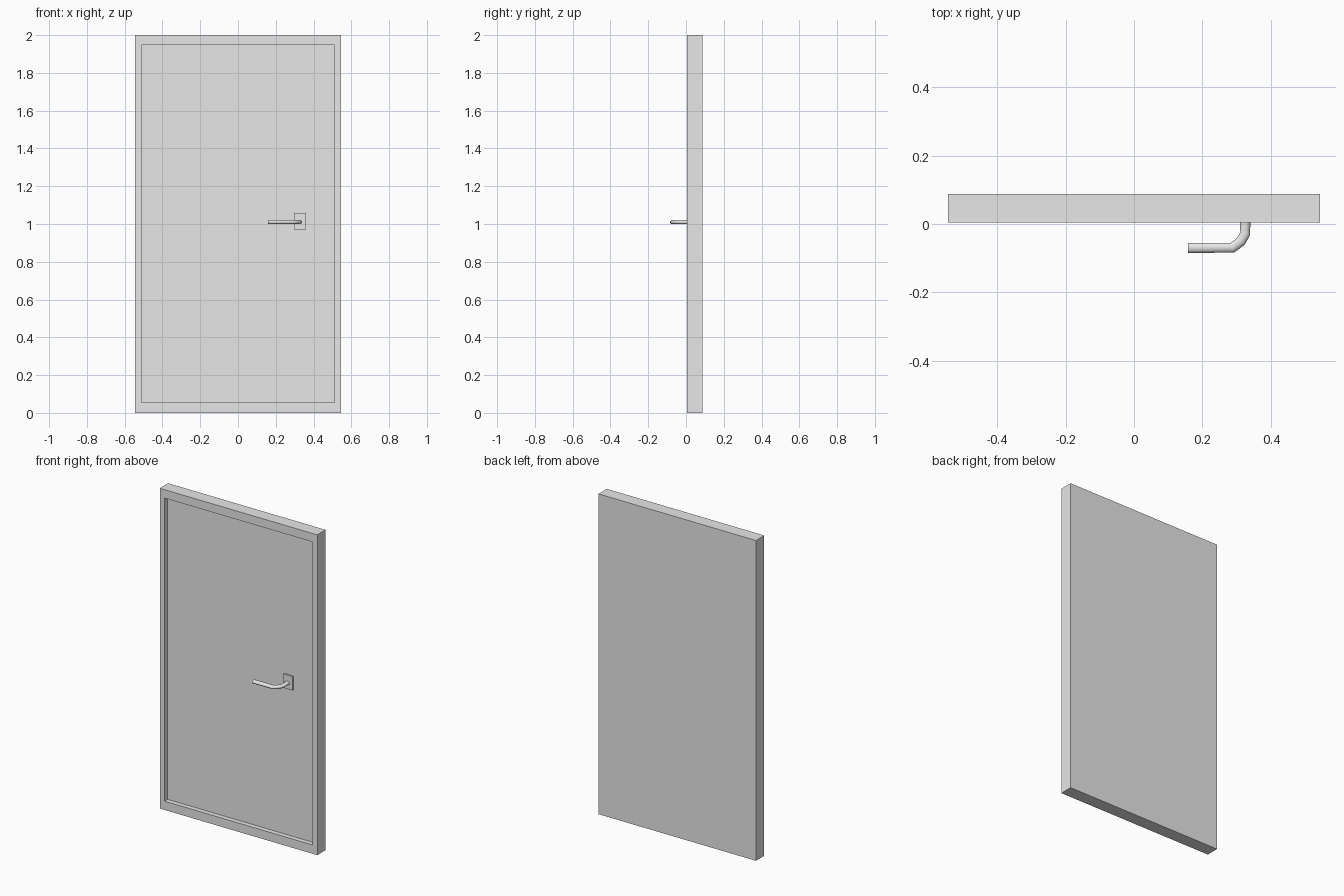
import bpy
import bmesh
from math import cos, sin, tau
from mathutils import Vector

if "Cube" in bpy.data.objects:
    bpy.data.objects.remove(bpy.data.objects["Cube"], do_unlink=True)

grey = bpy.data.materials.new("light grey")
grey.use_nodes = True
colour = (0.8, 0.8, 0.8, 1)
grey.diffuse_color = colour
grey.node_tree.nodes["Principled BSDF"].inputs["Base Color"].default_value = colour


def finish(bm, name):
    bmesh.ops.recalc_face_normals(bm, faces=bm.faces)
    mesh = bpy.data.meshes.new(name)
    bm.to_mesh(mesh)
    bm.free()
    mesh.materials.append(grey)
    obj = bpy.data.objects.new(name, mesh)
    bpy.context.collection.objects.link(obj)
    return obj


def rectangle(bm, half_x, z0, z1, y):
    corners = ((-half_x, z0), (half_x, z0), (half_x, z1), (-half_x, z1))
    return [bm.verts.new((x, y, z)) for x, z in corners]


def loft(bm, rings):
    """Join successive rings of vertices and cap both ends."""
    n = len(rings[0])
    for a, b in zip(rings, rings[1:]):
        for i in range(n):
            j = (i + 1) % n
            bm.faces.new((a[i], a[j], b[j], b[i]))
    bm.faces.new(rings[0])
    bm.faces.new(rings[-1])


# Door: slab with a raised rim around the recessed front panel
FRONT, BACK, PANEL = 0.005, 0.087, 0.035
bm = bmesh.new()
loft(bm, [
    rectangle(bm, 0.544, 0, 2, BACK),
    rectangle(bm, 0.544, 0, 2, FRONT),
    rectangle(bm, 0.511, 0.055, 1.947, FRONT),
    rectangle(bm, 0.511, 0.055, 1.947, PANEL),
])
finish(bm, "door")

# Square plate behind the handle
bm = bmesh.new()
bmesh.ops.create_cube(bm, size=1)
bmesh.ops.scale(bm, vec=(0.064, 0.012, 0.086), verts=bm.verts)
bmesh.ops.translate(bm, vec=(0.328, PANEL - 0.005, 1.015), verts=bm.verts)
finish(bm, "handle_plate")

# Lever: oval rod bent towards the middle of the door
path = [Vector(p) for p in (
    (0.325, 0.033), (0.325, -0.028), (0.312, -0.051),
    (0.288, -0.069), (0.158, -0.070))]
SIDES, HALF_WIDTH, HALF_HEIGHT = 12, 0.015, 0.011
bm = bmesh.new()
rings = []
for i, point in enumerate(path):
    before = (point - path[i - 1]).normalized() if i else None
    after = (path[i + 1] - point).normalized() if i + 1 < len(path) else None
    tangent = ((before or after) + (after or before)).normalized()
    across = Vector((tangent.y, -tangent.x))
    ring = []
    for k in range(SIDES):
        angle = tau * k / SIDES
        p = point + across * HALF_WIDTH * cos(angle)
        ring.append(bm.verts.new((p.x, p.y, 1.01 + HALF_HEIGHT * sin(angle))))
    rings.append(ring)
loft(bm, rings)
lever = finish(bm, "handle_lever")
bpy.ops.object.select_all(action="DESELECT")
bpy.context.view_layer.objects.active = lever
lever.select_set(True)
bpy.ops.object.shade_smooth_by_angle(angle=0.7)
